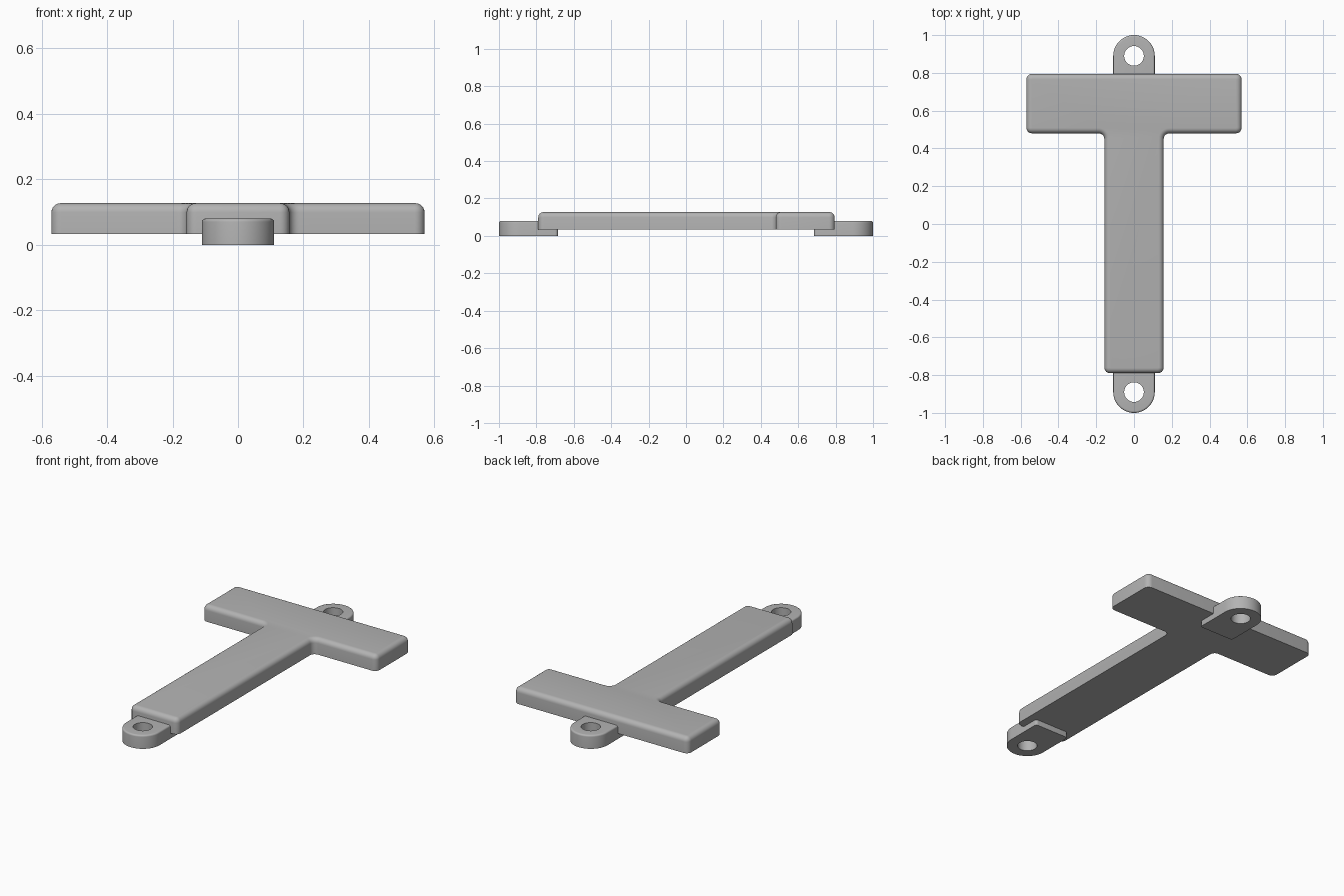
import bpy, bmesh, math

if "Cube" in bpy.data.objects:
    bpy.data.objects.remove(bpy.data.objects["Cube"], do_unlink=True)

grey = bpy.data.materials.new("plain_grey")
grey.use_nodes = True
grey.diffuse_color = (0.45, 0.45, 0.45, 1)
grey.node_tree.nodes["Principled BSDF"].inputs["Base Color"].default_value = (0.45, 0.45, 0.45, 1)


def prism(name, outline, z0, z1, corner=0, corner_test=None, top=0):
    """Extrude an outline, round its upright corners, then round its top rim."""
    bm = bmesh.new()
    face = bm.faces.new([bm.verts.new((x, y, z0)) for x, y in outline])
    grown = bmesh.ops.extrude_face_region(bm, geom=[face])["geom"]
    for v in grown:
        if isinstance(v, bmesh.types.BMVert):
            v.co.z = z1
    bmesh.ops.recalc_face_normals(bm, faces=bm.faces)
    if corner:
        upright = [e for e in bm.edges
                   if abs(e.verts[0].co.z - e.verts[1].co.z) > 0.01
                   and (corner_test is None or corner_test(e.verts[0].co))]
        bmesh.ops.bevel(bm, geom=upright, offset=corner, segments=6,
                        profile=0.5, affect='EDGES')
    if top:
        rim = [e for e in bm.edges if all(v.co.z > z1 - 0.001 for v in e.verts)]
        bmesh.ops.bevel(bm, geom=rim, offset=top, segments=6,
                        profile=0.5, affect='EDGES')
    bmesh.ops.recalc_face_normals(bm, faces=bm.faces)
    mesh = bpy.data.meshes.new(name)
    bm.to_mesh(mesh)
    bm.free()
    mesh.materials.append(grey)
    obj = bpy.data.objects.new(name, mesh)
    bpy.context.collection.objects.link(obj)
    return obj


def smooth(obj):
    bpy.ops.object.select_all(action='DESELECT')
    obj.select_set(True)
    bpy.context.view_layer.objects.active = obj
    bpy.ops.object.shade_smooth_by_angle(angle=math.radians(35))


# T-shaped body with softened upper edges
half = [(0.157, -0.79), (0.157, 0.48), (0.57, 0.48), (0.57, 0.795)]
body = prism("t_body", half + [(-x, y) for x, y in reversed(half)],
             0.033, 0.127, corner=0.03, top=0.028)
smooth(body)

# Mounting lugs, one at each end
RADIUS, CENTRE, INNER = 0.11, 0.89, 0.685
for name, side in (("front_lug", -1), ("back_lug", 1)):
    arc = [math.pi * i / 32 for i in range(33)]
    outline = [(RADIUS * math.cos(a), side * (CENTRE + RADIUS * math.sin(a))) for a in arc]
    outline += [(-RADIUS, side * INNER), (RADIUS, side * INNER)]
    lug = prism(name, outline, 0, 0.08, corner=0.015,
                corner_test=lambda co: abs(co.y) < INNER + 0.01, top=0.01)

    # Screw hole
    bpy.ops.mesh.primitive_cylinder_add(vertices=48, radius=0.052, depth=0.4,
                                        location=(0, side * CENTRE, 0.04))
    cutter = bpy.context.object
    cutter.name = "hole_cutter"
    cutter.hide_render = True
    cutter.data.materials.append(grey)
    cut = lug.modifiers.new("screw_hole", 'BOOLEAN')
    cut.operation = 'DIFFERENCE'
    cut.solver = 'EXACT'
    cut.object = cutter
    bpy.context.view_layer.objects.active = lug
    bpy.ops.object.modifier_apply(modifier=cut.name)
    bpy.data.objects.remove(cutter, do_unlink=True)
    smooth(lug)
